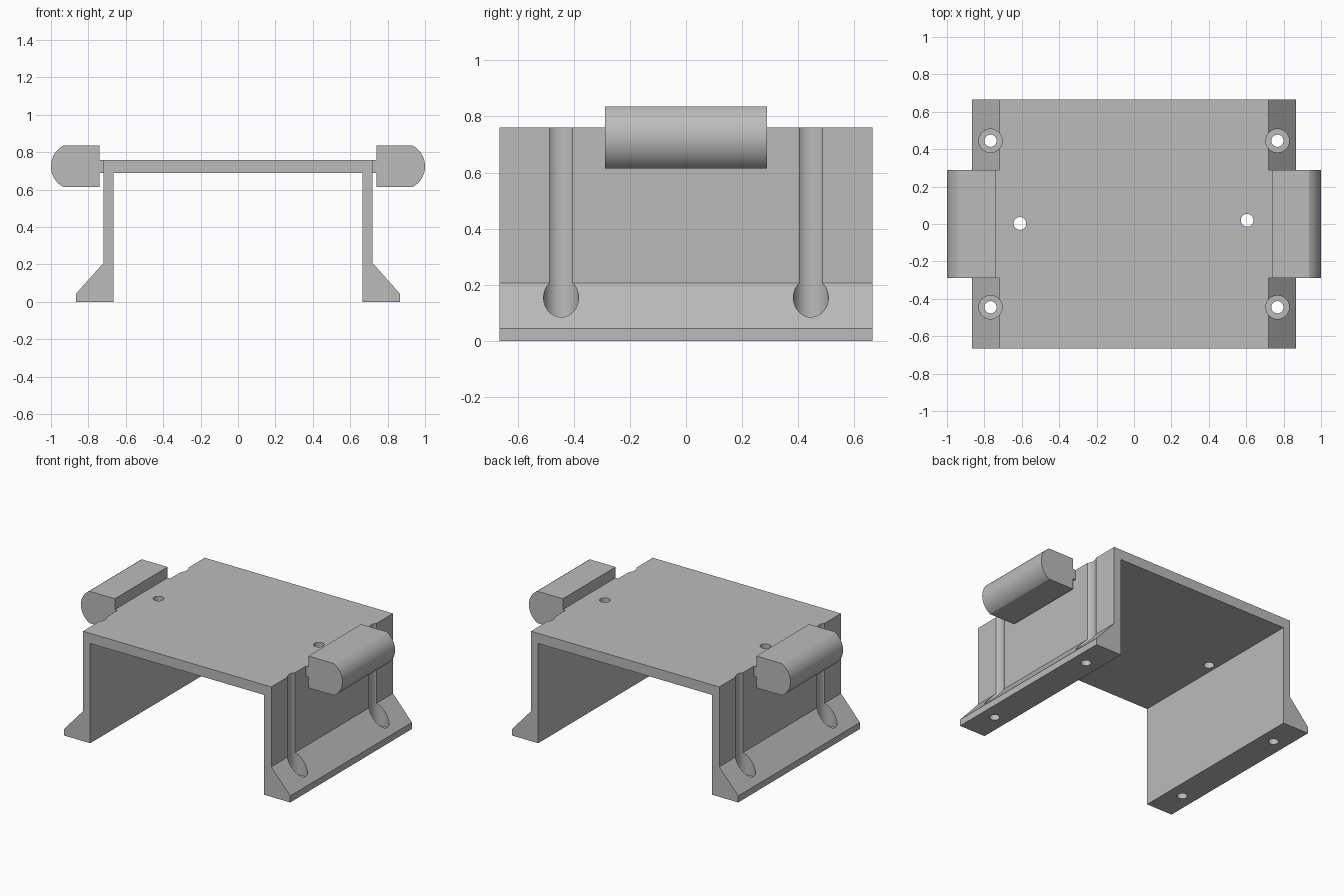
import bpy
import bmesh
from math import cos, sin, asin, radians

if "Cube" in bpy.data.objects:
    bpy.data.objects.remove(bpy.data.objects["Cube"], do_unlink=True)

grey = bpy.data.materials.new("plain_grey")
grey.use_nodes = True
grey.diffuse_color = (0.5, 0.5, 0.5, 1)
grey.node_tree.nodes["Principled BSDF"].inputs["Base Color"].default_value = (0.5, 0.5, 0.5, 1)


def extrude_profile(name, points, half_depth):
    """Solid from an x-z profile, centred along y."""
    bm = bmesh.new()
    face = bm.faces.new([bm.verts.new((x, -half_depth, z)) for x, z in points])
    new = bmesh.ops.extrude_face_region(bm, geom=[face])["geom"]
    verts = [v for v in new if isinstance(v, bmesh.types.BMVert)]
    bmesh.ops.translate(bm, verts=verts, vec=(0, 2 * half_depth, 0))
    bmesh.ops.recalc_face_normals(bm, faces=bm.faces)
    mesh = bpy.data.meshes.new(name)
    bm.to_mesh(mesh)
    bm.free()
    mesh.materials.append(grey)
    obj = bpy.data.objects.new(name, mesh)
    bpy.context.collection.objects.link(obj)
    return obj


def activate(obj):
    bpy.ops.object.select_all(action='DESELECT')
    obj.select_set(True)
    bpy.context.view_layer.objects.active = obj


def drill(obj, x, y, bottom, top, radius):
    """Cut a vertical round hole."""
    bpy.ops.mesh.primitive_cylinder_add(vertices=48, radius=radius, depth=top - bottom,
                                        location=(x, y, (top + bottom) / 2))
    cutter = bpy.context.object
    cutter.hide_render = True
    cutter.data.materials.append(grey)
    activate(obj)
    mod = obj.modifiers.new("hole", 'BOOLEAN')
    mod.operation = 'DIFFERENCE'
    mod.solver = 'EXACT'
    mod.object = cutter
    bpy.ops.object.modifier_apply(modifier=mod.name)
    bpy.data.objects.remove(cutter, do_unlink=True)


# Channel bracket with flared feet: half the section, then its mirror
half = [(0.665, 0.69), (0.665, 0), (0.865, 0), (0.865, 0.045), (0.72, 0.207), (0.72, 0.76)]
section = half + [(-x, z) for x, z in reversed(half)]
bracket = extrude_profile("channel_bracket", section, 0.665)

# Counterbored screw holes, scalloping the walls above the feet
for sx in (-1, 1):
    for sy in (-1, 1):
        drill(bracket, sx * 0.767, sy * 0.445, 0.05, 1, 0.0625)
        drill(bracket, sx * 0.767, sy * 0.445, -0.1, 0.2, 0.0325)

# Two small holes through the top plate
drill(bracket, -0.61, 0.003, 0.6, 0.9, 0.034)
drill(bracket, 0.605, 0.02, 0.6, 0.9, 0.034)

# Side grips: narrow neck, block and rounded outer face
RADIUS, MID, HALF_H = 0.126, 0.725, 0.11
spread = asin(HALF_H / RADIUS)
arc = [(1 - RADIUS + RADIUS * cos(a), MID + RADIUS * sin(a))
       for a in (spread * (i / 12 - 1) for i in range(25))]
grip = ([(0.72, 0.76), (0.72, 0.69), (0.74, 0.69), (0.74, MID - HALF_H)] + arc
        + [(0.74, MID + HALF_H), (0.74, 0.76)])
parts = [bracket]
for name, side in (("left_grip", 1), ("right_grip", -1)):
    parts.append(extrude_profile(name, [(side * x, z) for x, z in grip], 0.288))

# Smooth the round surfaces, keep hard edges
for part in parts:
    activate(part)
    bpy.ops.object.shade_smooth_by_angle(angle=radians(25))
